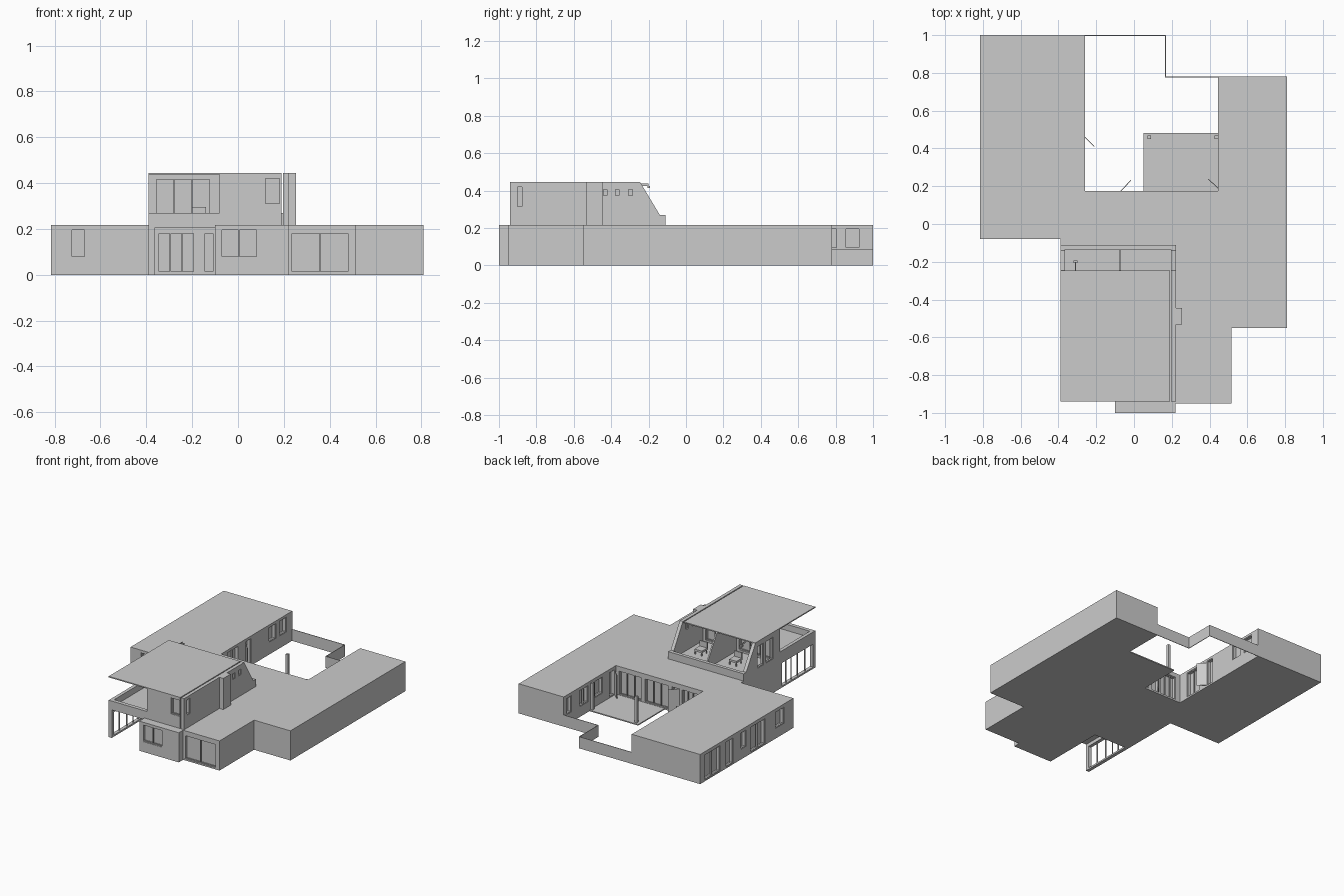
import bpy, bmesh, math
from mathutils import Vector

if "Cube" in bpy.data.objects:
    bpy.data.objects.remove(bpy.data.objects["Cube"])


def add_mesh(name, bm):
    bmesh.ops.recalc_face_normals(bm, faces=bm.faces)
    me = bpy.data.meshes.new(name)
    bm.to_mesh(me)
    bm.free()
    ob = bpy.data.objects.new(name, me)
    bpy.context.collection.objects.link(ob)
    return ob


def put_box(bm, x0, x1, y0, y1, z0, z1):
    vs = bmesh.ops.create_cube(bm, size=1)['verts']
    for v in vs:
        v.co = Vector((x0 + (v.co.x + .5) * (x1 - x0),
                       y0 + (v.co.y + .5) * (y1 - y0),
                       z0 + (v.co.z + .5) * (z1 - z0)))


def boxes(name, *dims):
    bm = bmesh.new()
    for d in dims:
        put_box(bm, *d)
    return add_mesh(name, bm)


def prism(name, pts, lo, hi, axis='z'):
    # extrude an (x, y) outline along z, or a (y, z) outline along x
    bm = bmesh.new()
    co = (lambda p: (p[0], p[1], lo)) if axis == 'z' else (lambda p: (lo, p[0], p[1]))
    f = bm.faces.new([bm.verts.new(co(p)) for p in pts])
    r = bmesh.ops.extrude_face_region(bm, geom=[f])
    d = (0, 0, hi - lo) if axis == 'z' else (hi - lo, 0, 0)
    bmesh.ops.translate(bm, vec=d, verts=[g for g in r['geom'] if isinstance(g, bmesh.types.BMVert)])
    return add_mesh(name, bm)


def windows(target, name, specs, depth=.03):
    # spec: wall axis, plane, outward sign, start, end, z0, z1, panels
    cut, fr = bmesh.new(), bmesh.new()
    for ax, p, s, a0, a1, z0, z1, n in specs:
        def put(bm, d0, d1, b0, b1, c0, c1):
            e = sorted((p - s * d0, p - s * d1))
            put_box(bm, *((e[0], e[1], b0, b1) if ax == 'x' else (b0, b1, e[0], e[1])), c0, c1)
        put(cut, -.01, depth, a0, a1, z0, z1)
        t = .005
        for c in (z0, z1 - t):
            put(fr, .003, .016, a0, a1, c, c + t)
        for i in range(n + 1):
            b = a0 + (a1 - a0 - t) * i / n
            put(fr, .004, .015, b, b + t, z0, z1)
    cutter = add_mesh(name + "_cutter", cut)
    cutter.hide_render = True
    m = target.modifiers.new("openings", 'BOOLEAN')
    m.object, m.operation, m.solver = cutter, 'DIFFERENCE', 'EXACT'
    bpy.context.view_layer.objects.active = target
    bpy.ops.object.modifier_apply(modifier=m.name)
    bpy.data.objects.remove(cutter)
    add_mesh(name + "_frames", fr)


# Ground floor with its courtyard, carport notch and bay
ground = prism("ground_floor", [
    (-.815, 1), (-.815, -.08), (-.39, -.08), (-.39, -.53), (-.10, -.53), (-.10, -1),
    (.22, -1), (.22, -.95), (.515, -.95), (.515, -.55), (.81, -.55), (.81, .78),
    (.445, .78), (.445, .175), (-.26, .175), (-.26, 1)], 0, .217)
specs = [('y', -.08, -1, -.73, -.665, .075, .2, 1),
         ('y', -1, -1, -.075, .085, .075, .2, 2),
         ('y', -.95, -1, .23, .485, .01, .185, 2),
         ('y', -.53, -1, -.15, -.105, .01, .185, 1),
         ('y', -.53, -1, -.35, -.19, .01, .185, 3),
         ('y', .175, 1, -.22, -.09, .01, .185, 3),
         ('y', .175, 1, -.07, -.01, .01, .185, 1),
         ('y', .175, 1, .02, .21, .01, .185, 3),
         ('y', .175, 1, .24, .42, .01, .185, 3)]
# west wall, courtyard sides
for a, b, z, n in ((.77, .95, .01, 2), (.62, .70, .01, 1), (.47, .53, .075, 1),
                   (.25, .42, .01, 2), (.03, .13, .075, 1)):
    specs.append(('x', -.815, -1, a, b, z, .195, n))
for a, b, z, n in ((.85, .93, .09, 1), (.73, .81, .09, 1), (.46, .52, .01, 1), (.25, .38, .01, 2)):
    specs.append(('x', -.26, 1, a, b, z, .2, n))
for a, b, z, n in ((.19, .25, .01, 1), (.33, .42, .075, 1), (.5, .6, .075, 2), (.69, .75, .075, 1)):
    specs.append(('x', .445, -1, a, b, z, .195, n))
windows(ground, "ground_windows", specs)

# Doors standing open in the courtyard
for i, (x0, y0, x1, y1) in enumerate(((-.26, .46, -.21, .41), (-.07, .175, -.015, .232),
                                      (.445, .19, .393, .238))):
    d = boxes(f"open_door_{i}", (0, math.hypot(x1 - x0, y1 - y0), -.002, .002, .012, .185))
    d.location = (x0, y0, 0)
    d.rotation_euler.z = math.atan2(y1 - y0, x1 - x0)

# Courtyard wall, patio and posts
t = .004
boxes("courtyard_wall", (-.26, .165 + t, 1 - t, 1, 0, .085), (.165, .165 + t, .78 - t, 1 - t, 0, .085),
      (.165 + t, .445, .78 - t, .78, 0, .085))
boxes("patio", (.05, .445, .175, .483, 0, .008))
boxes("patio_posts", *[(x - .009, x + .009, .45, .468, .008, .2) for x in (.08, .436)])

# Carport side screen with slats
boxes("carport_screen", (-.39, -.365, -.94, -.915, 0, .205), (-.39, -.365, -.555, -.53, 0, .205),
      (-.39, -.365, -.915, -.555, 0, .012), (-.39, -.365, -.915, -.555, .18, .205),
      *[(-.381, -.374, y, y + .007, .012, .18) for y in (-.84, -.75, -.68, -.62)])

# Front terrace: deck and parapets
boxes("front_terrace", (-.39, -.08, -.94, -.53, .205, .225), (-.39, -.365, -.94, -.53, .225, .27),
      (-.365, -.08, -.94, -.912, .225, .27))

# Upper floor
upper = prism("upper_room", [(-.39, -.53), (-.08, -.53), (-.08, -.94), (.19, -.94),
                             (.19, -.47), (-.39, -.47)], .217, .437)
windows(upper, "upper_windows", [
    ('y', -.94, -1, .115, .185, .305, .425, 1),
    ('x', -.08, -1, -.9, -.57, .235, .42, 3),
    ('y', -.53, -1, -.36, -.12, .235, .42, 3),
    ('y', -.47, 1, -.35, -.1, .23, .42, 3),
    ('y', -.47, 1, -.04, .17, .23, .42, 3)])
slope = [(-.245, .445), (-.14, .27), (-.11, .27), (-.11, .217)]
east = prism("upper_east_wall", [(-.94, .217), (-.94, .445)] + slope, .197, .222, 'x')
windows(east, "east_windows", [('x', .222, 1, -.905, -.872, .31, .425, 1)]
        + [('x', .222, 1, y, y + .03, .37, .412, 1) for y in (-.447, -.382, -.312)])
west = prism("upper_west_wall", [(-.47, .217), (-.47, .437), (-.245, .437)] + slope[1:], -.39, -.365, 'x')
windows(west, "west_windows", [('x', -.39, -1, -.45, -.37, .25, .41, 1),
                               ('x', -.39, -1, -.34, -.27, .25, .41, 1)])
prism("balcony_divider", [(-.47, .217), (-.47, .437), (-.245, .437), (-.14, .27), (-.14, .217)],
      -.08, -.07, 'x')
boxes("balcony_parapet", (-.365, .197, -.135, -.11, .217, .27))
boxes("upper_roof", (-.39, .19, -.94, -.245, .437, .445))
boxes("chimney", (.222, .253, -.532, -.445, .217, .445))
boxes("balcony_lamp", (-.32, -.30, -.207, -.193, .414, .426), (-.312, -.308, -.245, -.2, .425, .437))

# Outdoor furniture
for i, (x, y) in enumerate(((-.22, -.33), (.06, -.33), (-.2, -.72))):
    boxes(f"lounge_chair_{i}", (x, x + .06, y, y + .06, .24, .255), (x, x + .06, y - .01, y, .24, .295),
          *[(x + a, x + a + .006, y + b, y + b + .006, .217, .24) for a in (0, .054) for b in (0, .054)])
